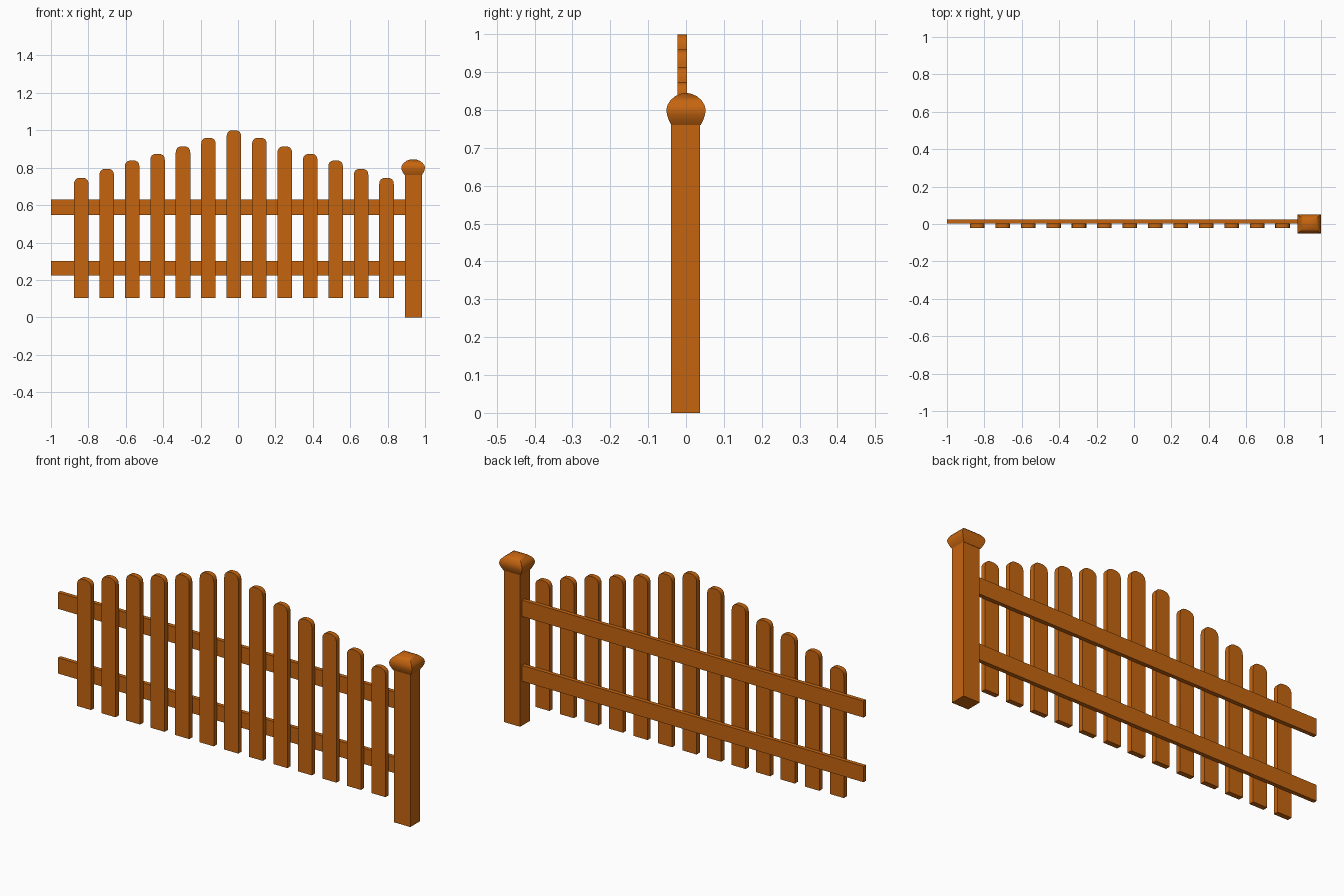
import bpy, bmesh, math

if "Cube" in bpy.data.objects:
    bpy.data.objects.remove(bpy.data.objects["Cube"])

wood = bpy.data.materials.new("orange brown wood")
wood.diffuse_color = (0.56, 0.13, 0.005, 1)
wood.use_nodes = True
wood.node_tree.nodes["Principled BSDF"].inputs["Base Color"].default_value = wood.diffuse_color


def finish(name, bm, smooth=None):
    bmesh.ops.recalc_face_normals(bm, faces=bm.faces[:])
    mesh = bpy.data.meshes.new(name)
    bm.to_mesh(mesh)
    bm.free()
    mesh.materials.append(wood)
    ob = bpy.data.objects.new(name, mesh)
    bpy.context.collection.objects.link(ob)
    if smooth:
        bpy.ops.object.select_all(action='DESELECT')
        ob.select_set(True)
        bpy.context.view_layer.objects.active = ob
        bpy.ops.object.shade_smooth_by_angle(angle=math.radians(smooth))
    return ob


def extrude_outline(name, outline, y0, y1, smooth=None):
    """Extrude an x-z outline from y0 to y1."""
    bm = bmesh.new()
    front = bm.faces.new([bm.verts.new((x, y0, z)) for x, z in outline])
    out = bmesh.ops.extrude_face_region(bm, geom=[front])["geom"]
    for v in out:
        if isinstance(v, bmesh.types.BMVert):
            v.co.y = y1
    return finish(name, bm, smooth)


def square_loft(name, cx, cy, rings, smooth=None):
    """Stack rectangular rings given as (half x, half y, z)."""
    bm = bmesh.new()
    loops = [[bm.verts.new((cx + sx * hx, cy + sy * hy, z))
              for sx, sy in ((-1, -1), (1, -1), (1, 1), (-1, 1))]
             for hx, hy, z in rings]
    for a, b in zip(loops, loops[1:]):
        for i in range(4):
            j = (i + 1) % 4
            bm.faces.new((a[i], a[j], b[j], b[i]))
    bm.faces.new(loops[0])
    bm.faces.new(loops[-1])
    return finish(name, bm, smooth)


# Pickets: rounded tops rising to the middle
tops = [0.746, 0.794, 0.839, 0.874, 0.914, 0.960, 1.0]
half = [(0.039, -0.034), (0.037, -0.020), (0.031, -0.009), (0.022, -0.003), (0.010, 0)]
for i in range(13):
    cx = -0.022 + (i - 6) * 0.136
    top = tops[6 - abs(i - 6)]
    outline = [(cx - 0.039, 0.103), (cx + 0.039, 0.103)]
    outline += [(cx + x, top + z) for x, z in half]
    outline += [(cx - x, top + z) for x, z in reversed(half)]
    extrude_outline(f"picket_{i + 1}", outline, -0.022, 0.003, 40)

# Horizontal rails behind the pickets
for name, z0, z1 in (("lower_rail", 0.223, 0.302), ("upper_rail", 0.547, 0.629)):
    extrude_outline(name, [(-1, z0), (0.91, z0), (0.91, z1), (-1, z1)], 0.003, 0.023)

# Square end post
square_loft("post", 0.938, -0.001, [(0.045, 0.0385, 0), (0.045, 0.0385, 0.765)])

# Pillow-shaped post cap
square_loft("post_cap", 0.9365, 0, [
    (0.046, 0.039, 0.76), (0.054, 0.045, 0.772), (0.061, 0.050, 0.787),
    (0.0635, 0.052, 0.80), (0.060, 0.049, 0.813), (0.050, 0.041, 0.826),
    (0.035, 0.028, 0.837), (0.018, 0.014, 0.843), (0.003, 0.003, 0.845)], 45)
